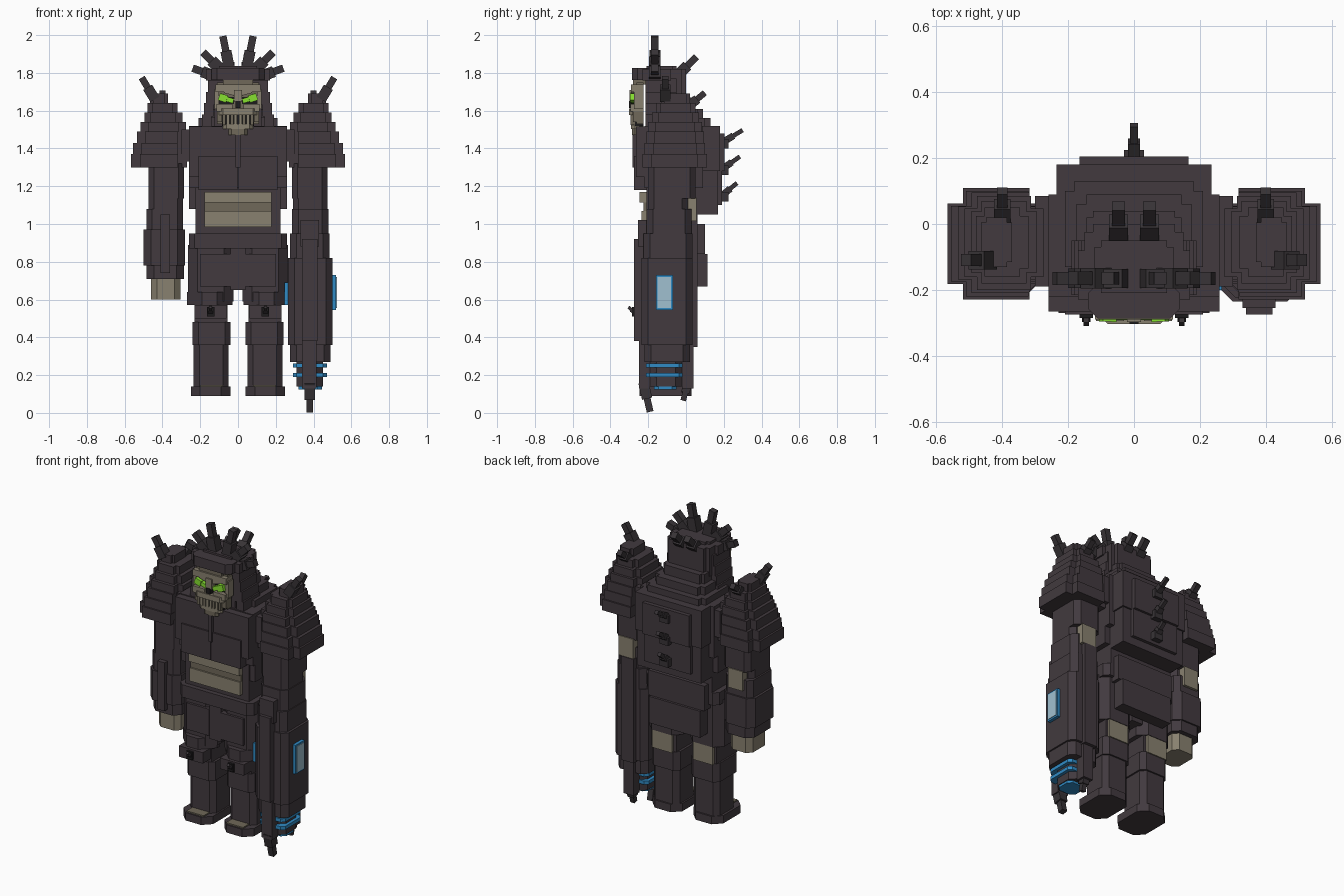
import bpy, bmesh
from mathutils import Vector, Matrix

cube = bpy.data.objects.get("Cube")
if cube:
    bpy.data.objects.remove(cube, do_unlink=True)

def material(name, r, g, b):
    m = bpy.data.materials.new(name)
    m.use_nodes = True
    m.diffuse_color = (r, g, b, 1)
    m.node_tree.nodes["Principled BSDF"].inputs["Base Color"].default_value = (r, g, b, 1)
    return m

armor = material("dark plum armor", .054, .042, .049)
black = material("charcoal spikes", .04, .034, .038)
bone = material("bone skin", .25, .22, .16)
shade = material("shaded bone", .16, .14, .1)
void = material("face hollow black", .012, .011, .012)
green = material("glowing green", .24, .75, .03)
blue = material("bright blue", .03, .26, .56)
glass = material("pale blue glass", .35, .53, .63)

def finish(name, bm, mat):
    bmesh.ops.recalc_face_normals(bm, faces=bm.faces)
    mesh = bpy.data.meshes.new(name)
    bm.to_mesh(mesh)
    bm.free()
    mesh.materials.append(mat)
    bpy.context.collection.objects.link(bpy.data.objects.new(name, mesh))

def outline(x, y, cut, notch):
    """Rectangle whose corners are sharp, chamfered or notched."""
    points = []
    for i, j in ((0, 0), (1, 0), (1, 1), (0, 1)):
        cx, cy = x[i], y[j]
        ix, iy = cx + (cut, -cut)[i], cy + (cut, -cut)[j]
        corner = [(cx, iy), (ix, iy), (ix, cy)] if notch else [(cx, iy), (ix, cy)]
        if not cut:
            corner = [(cx, cy)]
        points += corner if i == j else corner[::-1]
    return points

def box(name, x, y, z, mat=armor, cut=0, notch=False, both=False):
    """Upright block; both=True also builds its mirror image."""
    if both:
        box("right_" + name, (-x[1], -x[0]), y, z, mat, cut, notch)
        name = "left_" + name
    bm = bmesh.new()
    rings = [[bm.verts.new((px, py, h)) for px, py in outline(x, y, cut, notch)] for h in z]
    n = len(rings[0])
    for ring in rings:
        bm.faces.new(ring)
    for k in range(n):
        a, b = k, (k + 1) % n
        bm.faces.new((rings[0][a], rings[0][b], rings[1][b], rings[1][a]))
    finish(name, bm, mat)

def spike(name, start, end, width, mat=black, both=False):
    """Square spike with a thick root and a thin tip."""
    if both:
        flip = Vector((-1, 1, 1))
        spike("right_" + name, Vector(start) * flip, Vector(end) * flip, width, mat)
        name = "left_" + name
    a, b = Vector(start), Vector(end)
    turn = (b - a).to_track_quat("Z", "Y").to_matrix().to_4x4()
    bm = bmesh.new()
    for t0, t1, w in ((0, .55, width), (.5, 1, width * .66)):
        p, q = a.lerp(b, t0), a.lerp(b, t1)
        size = Matrix.Diagonal((w, w, (q - p).length, 1))
        bmesh.ops.create_cube(bm, size=1, matrix=Matrix.Translation((p + q) / 2) @ turn @ size)
    finish(name, bm, mat)

# Legs
box("foot", x=(.04, .25), y=(-.245, .03), z=(.09, .14), cut=.05, both=True)
box("toe", x=(.08, .2), y=(-.235, -.16), z=(.14, .148), mat=shade, both=True)
box("shin", x=(.05, .235), y=(-.175, .02), z=(.14, .36), cut=.03, both=True)
box("calf", x=(.04, .24), y=(-.2, .03), z=(.36, .48), cut=.03, both=True)
box("knee_joint", x=(.055, .23), y=(-.19, .02), z=(.48, .64), both=True)
box("knee_hollow", x=(.075, .215), y=(-.05, .037), z=(.475, .59), mat=bone, both=True)
box("knee_guard", x=(.06, .23), y=(-.27, -.16), z=(.5, .57), both=True)
box("knee_rim", x=(.03, .27), y=(-.25, -.06), z=(.57, .64), cut=.08, both=True)
box("knee_socket", x=(.125, .165), y=(-.285, -.26), z=(.51, .56), mat=void, both=True)
spike("knee_spike", (.145, -.27, .53), (.145, -.305, .56), .025, both=True)
box("thigh", x=(.025, .265), y=(-.22, .04), z=(.59, .89), cut=.05, both=True)
box("thigh_plate", x=(.04, .2), y=(-.235, -.2), z=(.67, .84), both=True)

# Hips and waist
box("crotch", x=(-.04, .04), y=(-.23, .03), z=(.65, .92))
box("hips", x=(-.26, .26), y=(-.24, .06), z=(.87, .95), cut=.03)
box("waist", x=(-.225, .225), y=(-.21, .06), z=(.95, 1.2))
box("side_guard", x=(.18, .26), y=(-.2, .05), z=(1.08, 1.19), both=True)
box("rear_skirt", x=(-.2, .2), y=(.03, .1), z=(.84, 1))
box("rear_skirt_hem", x=(-.18, .18), y=(.04, .115), z=(.67, .84))

# Bare belly made of three bands
for name, low, high, front, mat in (("lower", .985, 1.07, -.235, bone),
                                    ("middle", 1.07, 1.115, -.225, shade),
                                    ("upper", 1.115, 1.17, -.245, bone)):
    box(name + "_belly", x=(-.178, .178), y=(front, -.18), z=(low, high), mat=mat)

# Chest and back
box("chest", x=(-.26, .26), y=(-.22, .09), z=(1.19, 1.52))
box("shoulder_joint", x=(.2, .3), y=(-.19, .085), z=(1.33, 1.5), both=True)
box("lower_chest_plate", x=(.003, .21), y=(-.275, -.2), z=(1.18, 1.36), both=True)
box("upper_chest_plate", x=(.003, .26), y=(-.265, -.2), z=(1.25, 1.515), both=True)
box("sternum", x=(-.012, .012), y=(-.283, -.2), z=(1.3, 1.48))
box("upper_back", x=(-.235, .235), y=(.03, .18), z=(1.28, 1.52))
box("lower_back", x=(-.225, .225), y=(.03, .17), z=(1.05, 1.28))
box("upper_spine_plate", x=(-.165, .165), y=(.1, .205), z=(1.28, 1.48))
box("lower_spine_plate", x=(-.165, .165), y=(.1, .19), z=(1.1, 1.28))
for level, tip in ((1.43, .3), (1.29, .285), (1.15, .27)):
    box("spine_socket", x=(-.03, .03), y=(.18, .225), z=(level - .03, level + .02), mat=black)
    spike("spine_spike", (0, .19, level), (0, tip, level + .067), .036)
box("collar", x=(-.21, .21), y=(-.16, .13), z=(1.52, 1.56), cut=.03, notch=True)
box("upper_collar", x=(-.175, .175), y=(-.17, .09), z=(1.56, 1.61), cut=.03, notch=True)
box("nape", x=(-.145, .145), y=(-.17, .04), z=(1.61, 1.67), cut=.02, notch=True)

# Shoulder pads: stacked notched tiers, then spikes
floor = 1.3
for top, inner, outer, front, back in ((1.37, .27, .567, -.23, .11), (1.43, .275, .555, -.22, .1),
                                       (1.49, .275, .535, -.21, .095), (1.54, .275, .515, -.2, .085),
                                       (1.59, .295, .495, -.18, .07), (1.64, .32, .48, -.16, .05),
                                       (1.69, .37, .465, -.13, .02)):
    box("pad_tier", x=(inner, outer), y=(front, back), z=(floor, top),
        cut=(outer - inner) * .16, notch=True, both=True)
    floor = top
spike("pad_outer_spike", (.44, -.11, 1.66), (.51, -.11, 1.775), .055, both=True)
spike("pad_rear_spike", (.4, .01, 1.62), (.4, .1, 1.695), .05, both=True)

# Arms shared by both sides
box("upper_arm", x=(.285, .475), y=(-.2, .05), z=(1.135, 1.32), cut=.03, both=True)
box("elbow", x=(.29, .475), y=(-.2, .01), z=(.95, 1.135), cut=.03, both=True)
box("elbow_skin", x=(.335, .438), y=(0, .056), z=(1.015, 1.14), mat=bone, both=True)

# Plain right arm
box("right_cuff", x=(-.485, -.29), y=(-.2, .04), z=(.9, 1.08), cut=.03)
box("right_forearm", x=(-.5, -.28), y=(-.21, .05), z=(.78, .97), cut=.04)
box("right_wrist", x=(-.485, -.285), y=(-.2, .04), z=(.71, .78), cut=.04)
box("right_forearm_ridge", x=(-.41, -.36), y=(-.23, -.18), z=(.74, 1.05))
box("right_hand", x=(-.46, -.305), y=(-.17, .01), z=(.6, .71), mat=bone, cut=.03)

# Cannon on the left arm
low = .14
for high, inner, outer, front, back in ((.27, .31, .45, -.19, -.02), (.36, .275, .49, -.22, .02),
                                        (.82, .265, .5, -.235, .035), (.95, .275, .485, -.225, .035),
                                        (1.08, .285, .48, -.21, .03)):
    box("cannon_shell", x=(inner, outer), y=(front, back), z=(low, high), cut=.035)
    low = high
for height in (.2, .25):
    box("cannon_ring", x=(.29, .47), y=(-.213, -.018), z=(height - .011, height + .011), mat=blue, cut=.02)
box("cannon_muzzle", x=(.32, .445), y=(-.17, -.05), z=(.125, .142), mat=blue, cut=.025)
for side, edge, rim, front, low, high in (("outer", .5, .52, -.16, .545, .73),
                                          ("inner", .266, .247, -.2, .57, .69)):
    box(side + "_window_frame", x=sorted((edge, rim)), y=(front, -.07), z=(low, high), mat=blue)
    pane = rim + (rim - edge) * .2
    box(side + "_window_pane", x=sorted((rim, pane)), y=(front + .01, -.08),
        z=(low + .01, high - .01), mat=glass)
box("cannon_front_ridge", x=(.34, .42), y=(-.275, -.2), z=(.38, .92))
box("cannon_front_cap", x=(.33, .43), y=(-.255, -.2), z=(.88, 1.02))
box("cannon_front_rail", x=(.34, .415), y=(-.25, -.19), z=(.13, .4))
box("cannon_rear_ridge", x=(.33, .42), y=(.02, .06), z=(.35, 1.015))
box("cannon_rear_rail", x=(.345, .415), y=(-.02, .04), z=(.13, .36))
spike("cannon_front_spike", (.38, -.225, .16), (.38, -.19, .006), .055)
spike("cannon_rear_spike", (.38, .01, .16), (.38, -.015, .065), .045)

# Head and helmet
box("skull_core", x=(-.125, .125), y=(-.21, -.02), z=(1.5, 1.78))
for top, half in ((1.58, .19), (1.64, .18), (1.7, .17), (1.77, .16)):
    box("helmet_cheek", x=(half - .05, half), y=(-.215, -.05), z=(top - .07, top), both=True)
box("helmet_back", x=(-.15, .15), y=(-.15, 0), z=(1.64, 1.82), cut=.025, notch=True)
box("helmet_brow", x=(-.14, .14), y=(-.287, -.18), z=(1.762, 1.825), cut=.03)
box("helmet_band", x=(-.17, .17), y=(-.23, -.08), z=(1.76, 1.82))
box("helmet_crown", x=(-.12, .12), y=(-.21, -.05), z=(1.82, 1.837), cut=.02, notch=True)
spike("crown_middle_spike", (.045, -.165, 1.82), (.08, -.165, 1.995), .058, both=True)
spike("crown_slanted_spike", (.085, -.165, 1.81), (.185, -.165, 1.91), .062, both=True)
spike("crown_side_spike", (.13, -.165, 1.785), (.24, -.165, 1.825), .06, both=True)
spike("crown_rear_spike", (.047, -.05, 1.78), (.047, .055, 1.885), .058, both=True)

# Bony face
box("face_base", x=(-.11, .11), y=(-.262, -.225), z=(1.53, 1.75), mat=shade)
box("eye_socket", x=(.022, .1), y=(-.266, -.25), z=(1.635, 1.672), mat=void, both=True)
box("nose_hollow", x=(-.014, .014), y=(-.302, -.25), z=(1.615, 1.65), mat=void)
box("mouth_hollow", x=(-.085, .085), y=(-.27, -.225), z=(1.52, 1.585), mat=void)
box("forehead", x=(-.118, .118), y=(-.29, -.225), z=(1.698, 1.738), mat=bone)
box("forehead_ridge", x=(-.08, .08), y=(-.28, -.21), z=(1.738, 1.765), mat=shade)
box("temple", x=(.1, .125), y=(-.275, -.225), z=(1.61, 1.715), mat=bone, both=True)
box("cheekbone", x=(.03, .115), y=(-.295, -.225), z=(1.595, 1.635), mat=bone, both=True)
box("cheek", x=(.084, .11), y=(-.28, -.225), z=(1.54, 1.6), mat=shade, both=True)
box("nose_bridge", x=(-.022, .022), y=(-.298, -.225), z=(1.645, 1.71), mat=bone)
box("upper_jaw", x=(-.1, .1), y=(-.303, -.225), z=(1.578, 1.612), mat=bone, cut=.02)
box("lower_jaw", x=(-.08, .08), y=(-.29, -.225), z=(1.502, 1.53), mat=bone, cut=.02)
box("chin", x=(-.05, .05), y=(-.285, -.225), z=(1.472, 1.502), mat=shade, cut=.015)
for i in range(4):
    middle = .012 + i * .021
    box("tooth", x=(middle - .008, middle + .008), y=(-.295, -.24),
        z=(1.525, 1.58), mat=(bone, shade)[i % 2], both=True)
spike("eye", (.1, -.277, 1.674), (.024, -.279, 1.65), .038, mat=green, both=True)
spike("eyebrow", (.02, -.28, 1.69), (.112, -.276, 1.714), .02, mat=bone, both=True)
